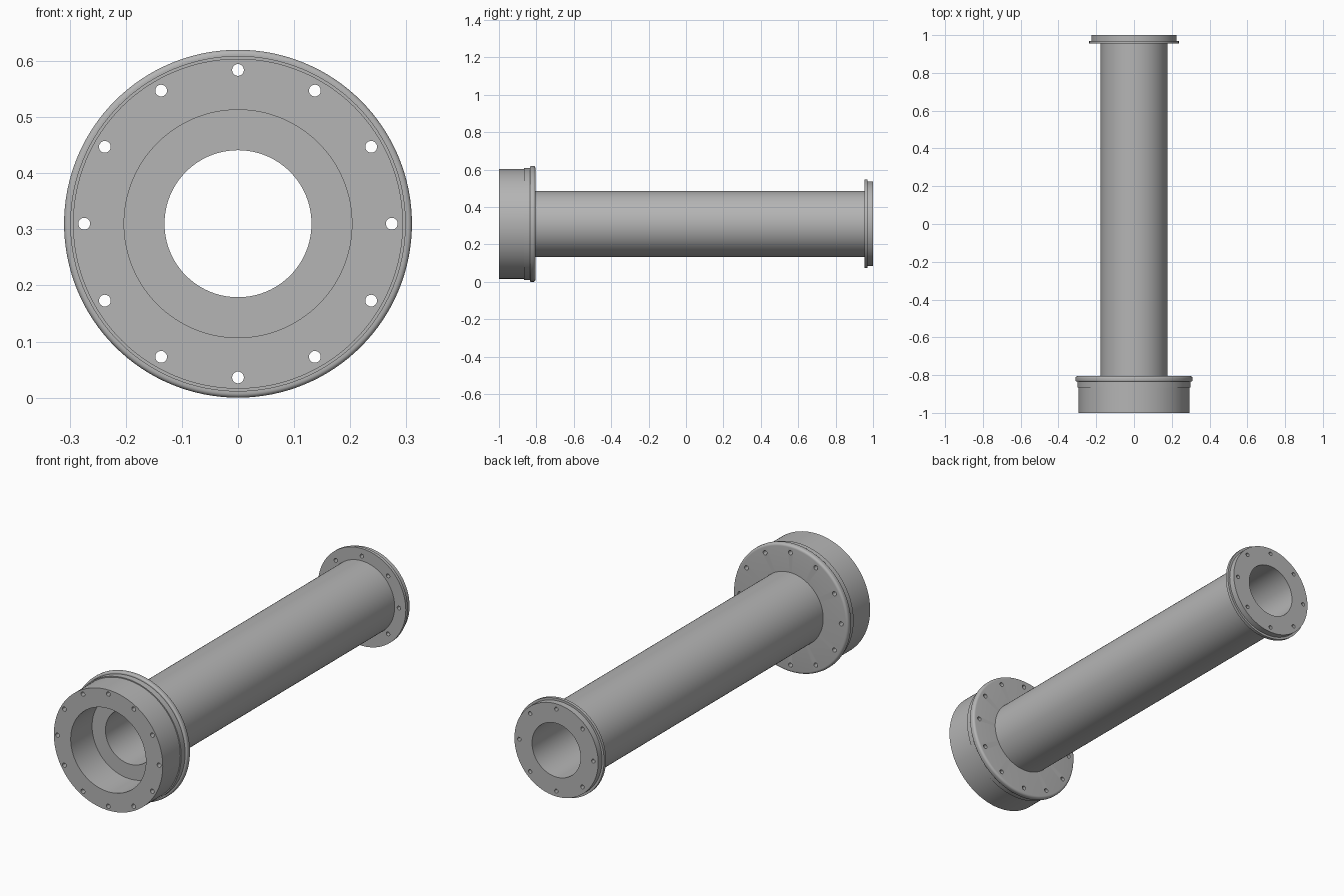
import bpy
import bmesh
from math import pi, sin, cos, radians
from mathutils import Matrix, Vector

AXIS_Z = 0.31      # height of the pipe axis
BORE = 0.131       # inner radius of the pipe
TUBE = 0.177       # outer radius of the pipe
SEGMENTS = 128

if "Cube" in bpy.data.objects:
    bpy.data.objects.remove(bpy.data.objects["Cube"], do_unlink=True)

metal = bpy.data.materials.new("grey_metal")
metal.use_nodes = True
metal.diffuse_color = (0.46, 0.46, 0.46, 1)
metal.node_tree.nodes["Principled BSDF"].inputs["Base Color"].default_value = metal.diffuse_color


def link(name, bm):
    """Turn a bmesh into a linked object with consistent normals."""
    bmesh.ops.recalc_face_normals(bm, faces=bm.faces)
    mesh = bpy.data.meshes.new(name)
    bm.to_mesh(mesh)
    bm.free()
    obj = bpy.data.objects.new(name, mesh)
    bpy.context.collection.objects.link(obj)
    return obj


def turned(name, profile):
    """Revolve a closed (radius, y) outline around the pipe axis."""
    bm = bmesh.new()
    verts = [bm.verts.new((r, y, AXIS_Z)) for r, y in profile]
    edges = [bm.edges.new((a, b)) for a, b in zip(verts, verts[1:] + verts[:1])]
    bmesh.ops.spin(bm, geom=verts + edges, cent=(0, 0, AXIS_Z), axis=(0, 1, 0),
                   angle=2 * pi, steps=SEGMENTS, use_merge=True)
    bmesh.ops.remove_doubles(bm, verts=bm.verts, dist=1e-5)
    obj = link(name, bm)
    obj.data.materials.append(metal)
    return obj


def drill(obj, count, circle, radius, y0, y1):
    """Cut a ring of bolt holes right through a part."""
    bm = bmesh.new()
    for i in range(count):
        a = 2 * pi * i / count
        centre = Vector((circle * cos(a), (y0 + y1) / 2, AXIS_Z + circle * sin(a)))
        bmesh.ops.create_cone(bm, cap_ends=True, segments=24, radius1=radius, radius2=radius,
                              depth=y1 - y0 + 0.1,
                              matrix=Matrix.Translation(centre) @ Matrix.Rotation(pi / 2, 4, 'X'))
    cutter = link("bolt_hole_cutter", bm)
    cutter.hide_render = True
    mod = obj.modifiers.new("bolt_holes", 'BOOLEAN')
    mod.operation = 'DIFFERENCE'
    mod.solver = 'EXACT'
    mod.object = cutter
    bpy.context.view_layer.update()
    graph = bpy.context.evaluated_depsgraph_get()
    cut = bpy.data.meshes.new_from_object(obj.evaluated_get(graph))
    obj.modifiers.clear()
    obj.data = cut
    bpy.data.objects.remove(cutter, do_unlink=True)


def rounded(r, y, radius, start):
    """Quarter-circle corner of an outline, sweeping 90 degrees."""
    return [(r + radius * cos(radians(start + 18 * i)), y + radius * sin(radians(start + 18 * i)))
            for i in range(6)]


# Front housing: counterbored cup with a shallow step and a round-edged flange
housing = turned("front_housing",
                 [(0.203, -1), (0.294, -1), (0.294, -0.865), (0.299, -0.865), (0.299, -0.835)]
                 + rounded(0.302, -0.827, 0.008, -90)
                 + rounded(0.298, -0.817, 0.012, 0)
                 + [(BORE, -0.805), (BORE, -0.835), (0.203, -0.835)])
drill(housing, 12, 0.274, 0.0105, -1, -0.805)

# Long pipe
tube = turned("pipe", [(BORE, -0.805), (TUBE, -0.805), (TUBE, 0.955), (BORE, 0.955)])

# Rear flange with a thin wider lip
flange = turned("rear_flange", [(BORE, 0.955), (0.237, 0.955), (0.237, 0.97),
                                (0.226, 0.97), (0.226, 1), (BORE, 1)])
drill(flange, 8, 0.2, 0.0095, 0.955, 1)

# Smooth round surfaces, crisp machined edges
bpy.ops.object.select_all(action='DESELECT')
for part in (housing, tube, flange):
    part.select_set(True)
bpy.context.view_layer.objects.active = housing
bpy.ops.object.shade_smooth_by_angle(angle=radians(30))
